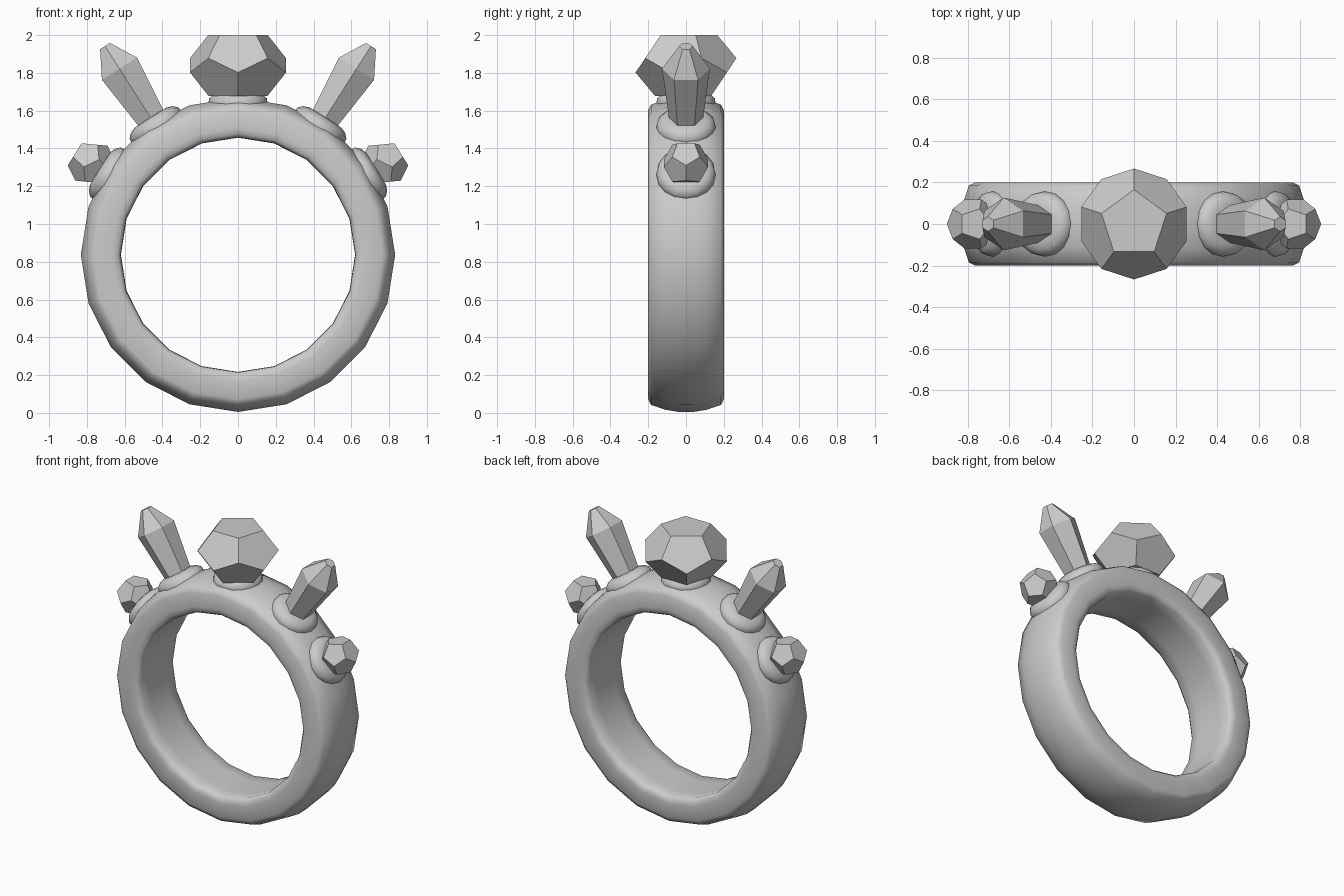
import bpy, bmesh
from math import sin, cos, pi, radians
from mathutils import Matrix

if "Cube" in bpy.data.objects:
    bpy.data.objects.remove(bpy.data.objects["Cube"])

CZ = 0.837  # height of the band's centre


def finish(name, bm, mat=None, smooth=None):
    bmesh.ops.recalc_face_normals(bm, faces=bm.faces)
    me = bpy.data.meshes.new(name)
    bm.to_mesh(me)
    bm.free()
    ob = bpy.data.objects.new(name, me)
    bpy.context.collection.objects.link(ob)
    if mat:
        me.transform(mat)
    if smooth:
        bpy.ops.object.select_all(action='DESELECT')
        ob.select_set(True)
        bpy.context.view_layer.objects.active = ob
        bpy.ops.object.shade_smooth_by_angle(angle=radians(smooth))
    return ob


def lathe(profile, n, closed):
    """Revolve (radius, height) points about z."""
    bm = bmesh.new()
    rows = [[bm.verts.new((r * cos(2 * pi * i / n), r * sin(2 * pi * i / n), h))
             for i in range(n)] for r, h in profile]
    pairs = list(zip(rows, rows[1:])) + ([(rows[-1], rows[0])] if closed else [])
    for a, b in pairs:
        for i in range(n):
            j = (i + 1) % n
            bm.faces.new((a[i], a[j], b[j], b[i]))
    if not closed:
        bm.faces.new(rows[0])
        bm.faces.new(rows[-1])
    return bm


def faceted(rings, n, phase):
    """Flat-sided stone: hull of (radius, height, half-step twist) rings."""
    bm = bmesh.new()
    for r, h, tw in rings:
        for i in range(n):
            a = phase + 2 * pi * (i + tw / 2) / n
            bm.verts.new((r * cos(a), r * sin(a), h))
    bmesh.ops.convex_hull(bm, input=bm.verts)
    bmesh.ops.dissolve_limit(bm, angle_limit=radians(2), verts=bm.verts, edges=bm.edges)
    return bm


def twelve_sided(R, mid, squash=1.0):
    return [(0.607 * R, mid + 0.795 * R * squash, 0), (0.982 * R, mid + 0.188 * R * squash, 0),
            (0.982 * R, mid - 0.188 * R * squash, 1), (0.607 * R, mid - 0.795 * R * squash, 1)]


def on_band(deg):
    return Matrix.Translation((0, 0, CZ)) @ Matrix.Rotation(radians(deg), 4, 'Y')


# Band: 20-sided hoop with a softly domed outside
half = [(0.62, 0.10), (0.622, 0.175), (0.64, 0.197), (0.67, 0.20), (0.765, 0.20),
        (0.795, 0.185), (0.82, 0.11), (0.832, 0.04)]
profile = half + [(r, -h) for r, h in reversed(half)]
finish("band", lathe(profile, 20, True), Matrix.Translation((0, 0, CZ)) @ Matrix.Rotation(pi / 2, 4, 'X'), 50)

# Rounded seats under each stone
seat = [(0.15, 0.76), (0.157, 0.80), (0.153, 0.828), (0.13, 0.85), (0.10, 0.861), (0.05, 0.864)]
for name, deg in (("centre", 0), ("crystal_right", 32.5), ("crystal_left", -32.5),
                  ("small_right", 58), ("small_left", -58)):
    finish(name + "_seat", lathe(seat, 16, False), on_band(deg), 60)

# Centre stone: squashed twelve-sided gem
finish("centre_stone", faceted(twelve_sided(0.272, 1.84 - CZ, 0.745), 5, pi / 2), on_band(0))

# Crystals and small stones on both shoulders
crystal = [(0.088, 0.84, 0), (0.127, 1.168, 0), (0.036, 1.31, 0)]
for side, s in (("right", 1), ("left", -1)):
    finish("crystal_" + side, faceted(crystal, 6, pi / 2), on_band(32.5 * s))
    finish("small_stone_" + side, faceted(twelve_sided(0.126, 0.915), 5, 0 if s > 0 else pi),
           on_band(58 * s))
